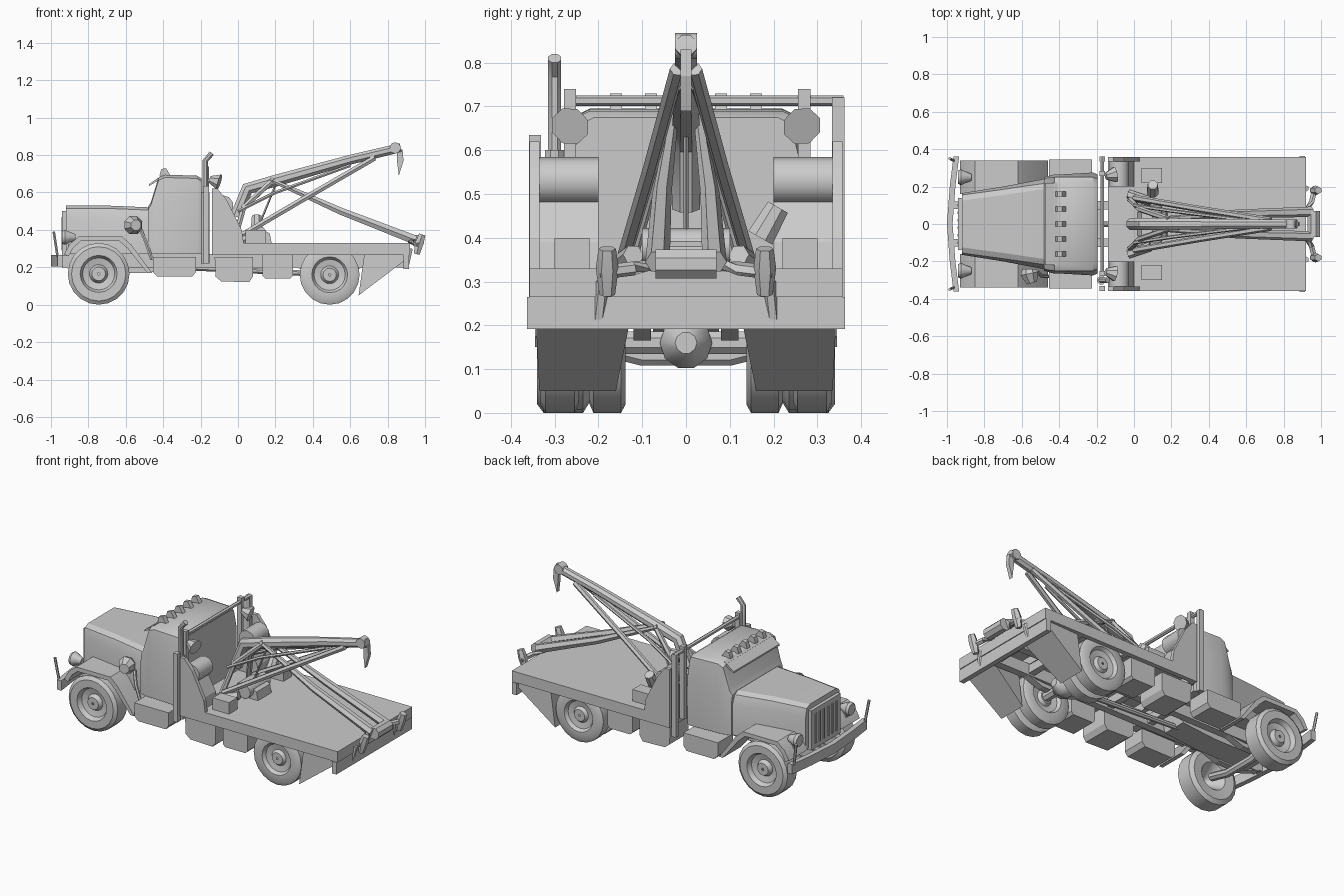
import bpy, bmesh, math
from mathutils import Vector


def make(name, verts, faces, smooth=None):
    me = bpy.data.meshes.new(name)
    me.from_pydata([tuple(v) for v in verts], [], faces)
    bm = bmesh.new()
    bm.from_mesh(me)
    bmesh.ops.recalc_face_normals(bm, faces=bm.faces)
    bm.to_mesh(me)
    bm.free()
    ob = bpy.data.objects.new(name, me)
    bpy.context.collection.objects.link(ob)
    if smooth:
        bpy.ops.object.select_all(action='DESELECT')
        ob.select_set(True)
        bpy.context.view_layer.objects.active = ob
        bpy.ops.object.shade_smooth_by_angle(angle=math.radians(smooth))
    return ob


def loft(name, rings, smooth=None, closed=False):
    """Skin a list of equal-length point rings; cap the ends unless closed."""
    n, m = len(rings[0]), len(rings)
    verts = [p for r in rings for p in r]
    faces = []
    for i in range(m if closed else m - 1):
        a, b = i * n, (i + 1) % m * n
        faces += [(a + j, a + (j + 1) % n, b + (j + 1) % n, b + j) for j in range(n)]
    if not closed:
        faces += [tuple(range(n)), tuple(range((m - 1) * n, m * n))]
    return make(name, verts, faces, smooth)


def prism(name, prof, y0, y1):
    return loft(name, [[(x, y, z) for x, z in prof] for y in (y0, y1)])


def box(name, x0, x1, y0, y1, z0, z1):
    return prism(name, [(x0, z0), (x1, z0), (x1, z1), (x0, z1)], y0, y1)


def tube(name, pts, radii, n=8):
    pts = [Vector(p) for p in pts]
    if not isinstance(radii, (list, tuple)):
        radii = [radii] * len(pts)
    rings = []
    for i, p in enumerate(pts):
        d = (pts[min(i + 1, len(pts) - 1)] - pts[max(i - 1, 0)]).normalized()
        u = d.cross(Vector((0, 1, 0) if abs(d.y) < 0.9 else (0, 0, 1))).normalized()
        v = d.cross(u)
        rings.append([p + radii[i] * (math.cos(t) * u + math.sin(t) * v)
                      for t in [2 * math.pi * (k + .5) / n for k in range(n)]])
    return loft(name, rings, 40)


def wheel(name, x, yc, half, r, s):
    """Lathed tyre with a dished rim and protruding hub on the outer side."""
    prof = [(-.9, .5), (-1, .85), (-.75, 1), (.75, 1), (1, .88), (1, .6), (.55, .52), (.4, .3), (.8, .22), (.8, .04)]
    rings = []
    for k in range(20):
        t = 2 * math.pi * k / 20
        rings.append([(x + r * q * math.cos(t), yc + s * half * w, r + r * q * math.sin(t)) for w, q in prof])
    return loft(name, rings, 35, closed=True)


# Hood and cab
def body(x, w, wt, zs, zt, zb=.27):
    h = [(w, zb), (w, zs), (wt, zt - .015), (wt - .03, zt)]
    return [(x, y, z) for y, z in h] + [(x, -y, z) for y, z in reversed(h)]


loft("hood", [body(-.92, .165, .155, .47, .53), body(-.7, .2, .185, .46, .53), body(-.46, .245, .22, .45, .52)], 25)
loft("cab", [body(-.48, .25, .24, .46, .525), body(-.465, .255, .245, .5, .55), body(-.425, .265, .25, .53, .68),
             body(-.39, .265, .25, .54, .695), body(-.22, .275, .25, .55, .69), body(-.195, .265, .24, .55, .675)], 30)
box("grille_frame", -.94, -.915, -.14, .14, .26, .5)
for k in range(6):
    y = -.1 + k * .04
    box("grille_bar", -.945, -.935, y - .006, y + .006, .29, .47)
prism("sun_visor", [(-.41, .69), (-.475, .645), (-.475, .635), (-.405, .675)], -.22, .22)
for k in range(5):
    y = -.16 + k * .08
    prism("roof_light", [(-.42, .69), (-.41, .725), (-.385, .73), (-.36, .69)], y - .014, y + .014)

# Front bumper and guard posts
loft("front_bumper", [[(x, y, .205), (x + .03, y, .205), (x + .03, y, .265), (x, y, .265)]
                      for y, x in ((-.36, -.965), (-.2, -.985), (0, -1), (.2, -.985), (.36, -.965))])
for s in (-1, 1):
    box("bumper_bracket", -.98, -.88, s * .1 - .02, s * .1 + .02, .21, .26)
    tube("guard_post", [(-.965, s * .34, .26), (-.985, s * .35, .39)], .008, 6)

for s in (-1, 1):
    # Front fenders with hanging rear skirt
    outer = [(-.93, .27), (-.9, .325), (-.85, .365), (-.62, .365), (-.57, .32), (-.46, .17)]
    inner = [(-.485, .17), (-.59, .3), (-.635, .34), (-.84, .34), (-.88, .305), (-.905, .26)]
    n = len(outer)
    ov = outer + inner[::-1]
    vs = [(x, s * y, z) for y in (.16, .34) for x, z in ov]
    fs = [(i + a, i + 1 + a, i + 1 + b, i + b) for i in range(n - 1) for a, b in ((0, 2 * n), (n, 3 * n))]
    fs += [(i + a, i + 1 + a, i + 1 + n + a, i + n + a) for i in range(n - 1) for a in (0, 2 * n)]
    fs += [(i, i + n, i + 3 * n, i + 2 * n) for i in (0, n - 1)]
    make("front_fender", vs, fs, 30)
    # Headlights
    tube("headlight", [(-.94, s * .25, .36), (-.925, s * .25, .36), (-.87, s * .25, .36)], [.035, .042, .018], 10)
    box("headlight_stand", -.91, -.89, s * .25 - .015, s * .25 + .015, .3, .345)
    # Wheels
    wheel("front_wheel", -.745, s * .28, .06, .165, s)
    wheel("rear_outer_wheel", .49, s * .288, .044, .16, s)
    wheel("rear_inner_wheel", .49, s * .18, .042, .16, -s)
    # Chassis rails and springs
    box("frame_rail", -.94, .9, s * .1 - .022, s * .1 + .022, .2, .27)
    for xc in (-.745, .49):
        prism("leaf_spring", [(xc - .18, .2), (xc - .08, .165), (xc + .08, .165), (xc + .18, .2),
                              (xc + .08, .19), (xc - .08, .19)], s * .1 - .02, s * .1 + .02)
    # Side step boxes under the cab
    prism("step_box", [(-.455, .255), (-.455, .175), (-.43, .15), (-.245, .15), (-.225, .175), (-.225, .255)], s * .2, s * .345)
    # Under-bed tanks
    prism("fuel_tank", [(-.125, .255), (-.12, .15), (-.09, .125), (.06, .12), (.08, .15), (.08, .255)], s * .15, s * .33)
    prism("tool_box", [(.13, .27), (.13, .155), (.145, .14), (.28, .14), (.295, .155), (.295, .27)], s * .17, s * .33)
    # Sloping mud guards behind the rear wheels
    loft("mud_guard", [[(.645, s * a, .05), (.675, s * a, .27), (.91, s * b, .27), (.91, s * b, .25)]
                       for a, b in ((.16, .12), (.335, .345))])
    # Fairings and storage pods behind the cab
    prism("side_fairing", [(-.14, .33), (.03, .33), (.02, .4), (-.06, .56), (-.11, .62), (-.14, .62)], s * .335, s * .358)
    tube("hose_reel", [(-.08, s * .2, .53), (-.08, s * .335, .53)], .055, 10)
    prism("storage_pod", [(-.14, .33), (0, .33), (-.01, .39), (-.07, .5), (-.14, .5)], s * .2, s * .336)
    box("bed_locker", .04, .15, s * .22, s * .3, .33, .4)
    # Work lamps on the rack
    tube("work_lamp", [(-.15, s * .255, .67), (-.1, s * .265, .655)], [.02, .045], 8)

# Axles, gearbox and drive shaft
tube("front_axle", [(-.745, -.24, .165), (-.745, -.1, .13), (-.745, .1, .13), (-.745, .24, .165)], .024)
tube("rear_axle", [(.49, -.25, .16), (.49, .25, .16)], .028)
tube("differential", [(.42, 0, .16), (.46, 0, .16), (.52, 0, .16), (.56, 0, .16)], [.025, .06, .06, .025], 10)
tube("drive_shaft", [(-.3, 0, .2), (.42, 0, .165)], .016)
prism("engine_block", [(-.88, .27), (-.85, .17), (-.5, .17), (-.28, .19), (-.26, .27)], -.075, .075)
for x in (-.18, .1, .32, .65, .88):
    box("frame_crossmember", x - .02, x + .02, -.1, .1, .21, .26)

# Flat bed with hollow underside
box("bed_deck", -.14, .92, -.358, .358, .312, .33)
for s in (-1, 1):
    box("bed_side_rail", -.14, .92, s * .358, s * .33, .265, .312)
for x in (-.14, .13, .32, .64, .892):
    box("bed_cross_beam", x, x + .028, -.335, .335, .265, .312)
box("rear_bar", .885, .915, -.363, .363, .192, .265)

# Rack behind the cab with exhaust stack
for y, zt in ((-.345, .635), (.348, .72)):
    box("rack_post", -.185, -.155, y - .014, y + .014, .22, zt)
tube("rack_crossbar", [(-.17, -.27, .713), (-.17, .36, .713)], .012, 6)
for y in (-.265, .27):
    box("rack_upright", -.185, -.155, y - .014, y + .014, .3, .74)
tube("exhaust_muffler", [(-.175, -.3, .22), (-.175, -.3, .6)], .024)
tube("exhaust_stack", [(-.175, -.3, .6), (-.175, -.3, .77), (-.14, -.3, .81)], .016)
# Air canister beside the hood
tube("air_canister", [(-.56, -.24, .425), (-.56, -.265, .425), (-.545, -.315, .425)], [.04, .052, .03], 8)
tube("side_pipe", [(-.52, -.25, .4), (-.49, -.28, .33), (-.46, -.28, .24)], .01, 6)

# Crane boom, legs, and braces
tube("main_boom", [(-.01, 0, .47), (.05, 0, .62), (.19, 0, .66), (.6, 0, .775), (.87, 0, .84)], [.035, .036, .034, .028, .026])
tube("boom_head", [(.84, -.025, .838), (.84, .025, .838)], .03, 10)
for s in (-1, 1):
    tube("boom_strut", [(0, s * .14, .36), (.35, s * .08, .565), (.73, s * .02, .785)], .017, 6)
    tube("mast_leg", [(-.02, s * .13, .34), (.03, s * .08, .52), (.19, s * .025, .67)], .016, 6)
    tube("upper_tie", [(.0, s * .1, .5), (.2, s * .07, .6), (.6, s * .02, .745)], .01, 6)
    tube("tow_bar", [(.17, s * .03, .67), (.55, s * .055, .5), (.95, s * .065, .345)], [.012, .022, .028], 6)
    tube("mast_foot", [(-.03, s * .16, .33), (.09, s * .12, .36)], .025, 6)
    # Tow end fittings past the tail
    tube("tow_fork", [(.92, s * .07, .34), (.95, s * .12, .33), (.97, s * .2, .32)], .016, 6)
    tube("tow_claw", [(.955, s * .18, .27), (.97, s * .18, .33), (.985, s * .18, .375)], [.018, .026, .02], 6)
    tube("tow_pin", [(.9, s * .2, .21), (.92, s * .19, .3)], .016, 6)
tube("tow_crossbar", [(.96, -.07, .34), (.96, .07, .34)], .036, 8)
prism("tow_hook", [(.85, .83), (.88, .83), (.885, .77), (.86, .69), (.85, .77)], -.012, .012)

# Winch on the deck
tube("winch_drum", [(.11, -.1, .38), (.11, .1, .38)], .042, 10)
prism("winch_housing", [(.02, .33), (.18, .33), (.17, .38), (.1, .42), (.04, .4)], -.065, .065)
tube("winch_motor", [(.1, .17, .4), (.1, .21, .47)], [.034, .028], 8)
tube("winch_cable", [(.11, 0, .42), (.2, 0, .64)], .006, 5)
